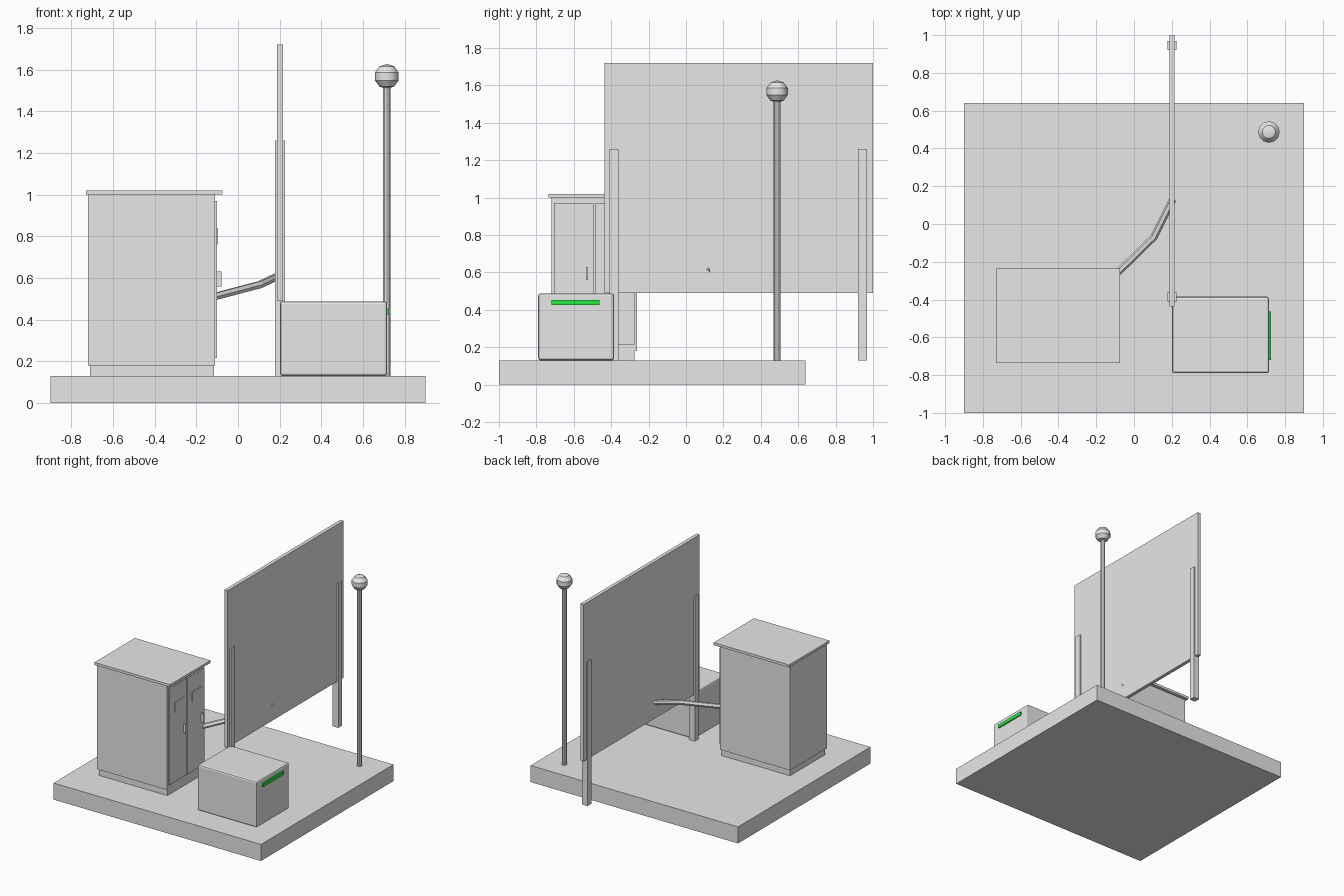
import bpy, bmesh, math
from mathutils import Vector

cube = bpy.data.objects.get("Cube")
if cube:
    bpy.data.objects.remove(cube, do_unlink=True)


def material(name, rgb):
    m = bpy.data.materials.new(name)
    m.use_nodes = True
    m.diffuse_color = (*rgb, 1)
    m.node_tree.nodes["Principled BSDF"].inputs["Base Color"].default_value = (*rgb, 1)
    return m


GREY = material("plain grey", (0.8, 0.8, 0.8))
GREEN = material("bright green", (0.02, 0.8, 0.05))


def finish(name, bm, mat=GREY, smooth=False):
    mesh = bpy.data.meshes.new(name)
    bm.to_mesh(mesh)
    bm.free()
    mesh.materials.append(mat)
    ob = bpy.data.objects.new(name, mesh)
    bpy.context.collection.objects.link(ob)
    if smooth:
        bpy.ops.object.select_all(action="DESELECT")
        ob.select_set(True)
        bpy.context.view_layer.objects.active = ob
        bpy.ops.object.shade_smooth_by_angle(angle=math.radians(31))
    return ob


def box(name, x, y, z, mat=GREY):
    """Box spanning the given (low, high) ranges."""
    bm = bmesh.new()
    bmesh.ops.create_cube(bm, size=1)
    spans = (x, y, z)
    bmesh.ops.scale(bm, vec=[b - a for a, b in spans], verts=bm.verts)
    bmesh.ops.translate(bm, vec=[(a + b) / 2 for a, b in spans], verts=bm.verts)
    return finish(name, bm, mat)


# Ground slab
box("ground_slab", (-0.9, 0.9), (-1, 0.64), (0, 0.13))

# Cabinet with two doors on its left side
box("cabinet_plinth", (-0.71, -0.115), (-0.71, -0.275), (0.13, 0.18))
box("cabinet_body", (-0.72, -0.11), (-0.72, -0.262), (0.18, 1.0))
box("cabinet_lid", (-0.73, -0.075), (-0.735, -0.235), (1.0, 1.02))
for side, y in (("front", -0.705), ("back", -0.485)):
    box(side + "_door", (-0.11, -0.1), (y, y + 0.21), (0.215, 0.97))
    box(side + "_door_plate", (-0.1, -0.095), (y + 0.06, y + 0.17), (0.76, 0.84))
    box(side + "_door_handle", (-0.1, -0.08), (y + 0.17, y + 0.182), (0.56, 0.63))

# Sign panel on two posts
box("sign_panel", (0.187, 0.215), (-0.437, 1.0), (0.49, 1.72))
for side, y in (("front", -0.41), ("back", 0.92)):
    box(side + "_post", (0.177, 0.226), (y, y + 0.048), (0.13, 1.26))

# Bent cable between cabinet and sign
curve = bpy.data.curves.new("cable", "CURVE")
curve.dimensions = "3D"
curve.bevel_depth = 0.019
curve.bevel_resolution = 1
curve.use_fill_caps = True
path = [(-0.13, -0.3, 0.506), (0.105, -0.07, 0.568), (0.205, 0.13, 0.615)]
spline = curve.splines.new("POLY")
spline.points.add(len(path) - 1)
for point, co in zip(spline.points, path):
    point.co = (*co, 1)
spline.use_smooth = False
cable = bpy.data.objects.new("cable", curve)
curve.materials.append(GREY)
bpy.context.collection.objects.link(cable)

# Rounded bin with a green strip
bin_box = box("bin", (0.202, 0.715), (-0.79, -0.385), (0.13, 0.488))
bevel = bin_box.modifiers.new("soft_edges", "BEVEL")
bevel.width = 0.012
bevel.segments = 2
box("bin_strip", (0.715, 0.724), (-0.72, -0.462), (0.425, 0.453), GREEN)

# Lamp pole with a globe
bm = bmesh.new()
bmesh.ops.create_cone(bm, cap_ends=True, segments=10, radius1=0.018, radius2=0.018, depth=1.4)
bmesh.ops.translate(bm, vec=Vector((0.714, 0.487, 0.83)), verts=bm.verts)
finish("lamp_pole", bm)
bm = bmesh.new()
bmesh.ops.create_uvsphere(bm, u_segments=12, v_segments=5, radius=0.06)
bmesh.ops.translate(bm, vec=Vector((0.714, 0.487, 1.567)), verts=bm.verts)
finish("lamp_globe", bm, smooth=True)
